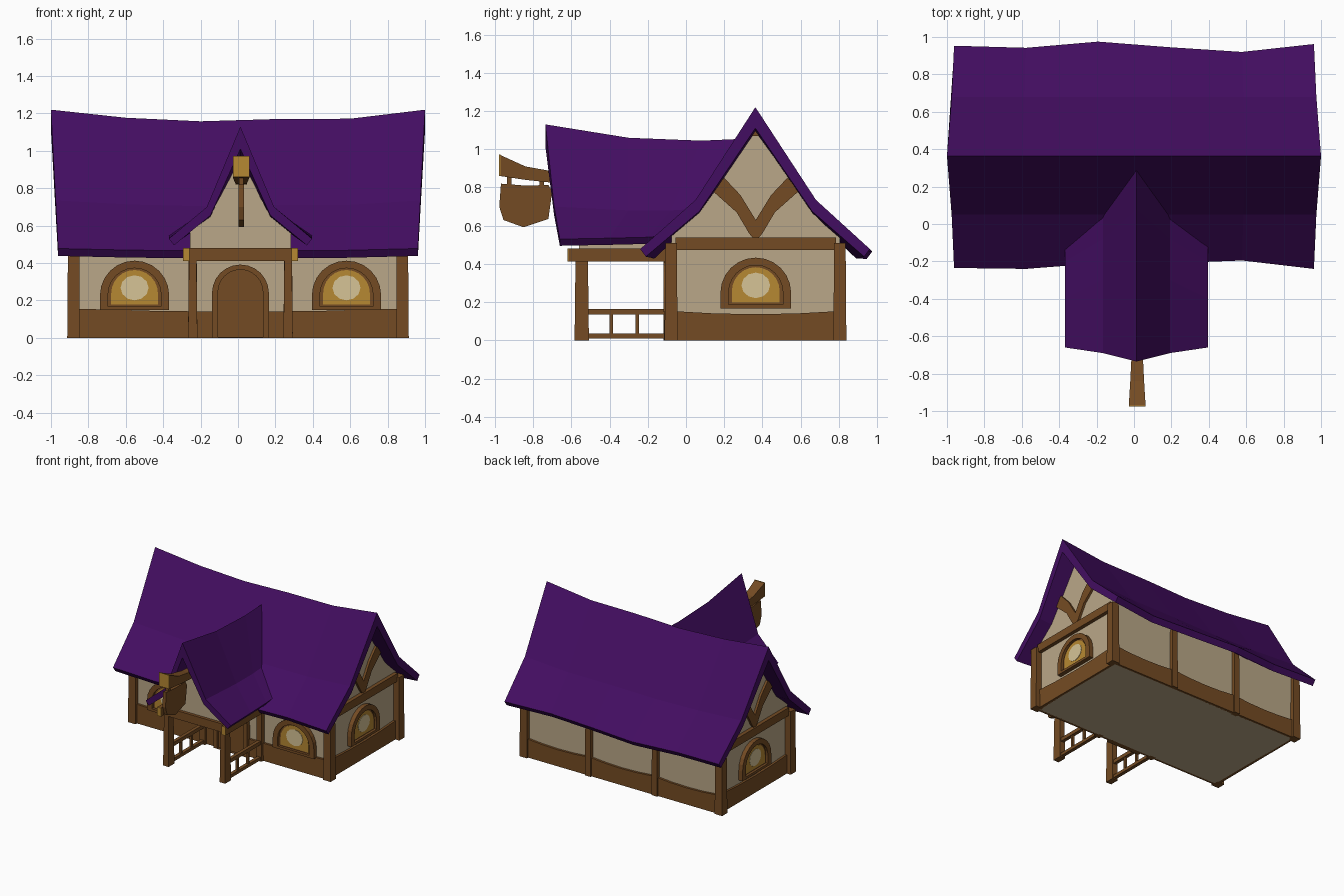
import bpy, bmesh, math
from mathutils import Matrix, Vector

if "Cube" in bpy.data.objects:
    bpy.data.objects.remove(bpy.data.objects["Cube"])


def material(name, rgb):
    m = bpy.data.materials.new(name)
    lin = [((c / 255 + 0.055) / 1.055) ** 2.4 if c > 10 else c / 255 / 12.92 for c in rgb]
    m.diffuse_color = (*lin, 1)
    m.use_nodes = True
    m.node_tree.nodes["Principled BSDF"].inputs["Base Color"].default_value = m.diffuse_color
    return m


PURPLE = material("purple roof", (67, 13, 97))
BROWN = material("brown timber", (116, 75, 35))
CREAM = material("cream plaster", (186, 167, 136))
GOLD = material("gold glass", (182, 136, 50))
GLOW = material("pale window glow", (214, 196, 150))


def finish(name, bm, mat):
    bmesh.ops.recalc_face_normals(bm, faces=bm.faces)
    me = bpy.data.meshes.new(name)
    bm.to_mesh(me)
    bm.free()
    me.materials.append(mat)
    ob = bpy.data.objects.new(name, me)
    bpy.context.collection.objects.link(ob)
    return ob


def loft(name, sections, mat, closed=False):
    """Skin equal closed loops; cap the ends, or join last to first."""
    bm = bmesh.new()
    rows = [[bm.verts.new(p) for p in s] for s in sections]
    n = len(rows[0])
    pairs = list(zip(rows, rows[1:]))
    if closed:
        pairs.append((rows[-1], rows[0]))
    else:
        bm.faces.new(rows[0])
        bm.faces.new(rows[-1])
    for a, b in pairs:
        for i in range(n):
            j = (i + 1) % n
            bm.faces.new((a[i], a[j], b[j], b[i]))
    return finish(name, bm, mat)


def side(x, y, degrees=0):
    """Wall frame: local x runs along the wall, local -y points outward."""
    return Matrix.Translation((x, y, 0)) @ Matrix.Rotation(math.radians(degrees), 4, 'Z')


def plate(name, pts, d0, d1, mat, place):
    """Polygon in wall coordinates (along, z), from depth d0 out to d1."""
    return loft(name, [[place @ Vector((u, -d, z)) for u, z in pts] for d in (d0, d1)], mat)


def box(name, x0, x1, y0, y1, z0, z1, mat=BROWN, taper=0.0):
    return loft(name, [[(x0 + t, y0 + t, z), (x1 - t, y0 + t, z), (x1 - t, y1 - t, z), (x0 + t, y1 - t, z)]
                       for z, t in ((z0, 0), (z1, taper))], mat)


def arch(hw, z0, z1, n=12):
    """Round-topped outline."""
    spring = z1 - hw
    return [(-hw, z0)] + [(-hw * math.cos(math.pi * i / n), spring + hw * math.sin(math.pi * i / n))
                          for i in range(n + 1)] + [(hw, z0)]


def arch_frame(name, outer, inner, depth, place):
    secs = [[place @ Vector((u, -d, z)) for (u, z), d in ((o, 0), (o, depth), (i, depth), (i, 0))]
            for o, i in zip(outer, inner)]
    return loft(name, secs, BROWN, closed=True)


def window(name, place, z):
    arch_frame(name + "_frame", arch(0.185, z, z + 0.265), arch(0.142, z + 0.02, z + 0.225), 0.035, place)
    plate(name + "_back", arch(0.143, z + 0.02, z + 0.226), -0.01, 0.014, BROWN, place)
    plate(name + "_pane", arch(0.125, z + 0.03, z + 0.215), 0.012, 0.018, GOLD, place)
    disc = [(0.075 * math.cos(a * math.pi / 6), z + 0.12 + 0.067 * math.sin(a * math.pi / 6)) for a in range(12)]
    plate(name + "_glow", disc, 0.016, 0.021, GLOW, place)


def baseboard(name, a, b, place, low):
    pts = [(a, 0), (b, 0)] + [(b + (a - b) * t, low + 0.016 * (2 * t - 1) ** 2) for t in (0, .25, .5, .75, 1)]
    plate(name, pts, -0.005, 0.018, BROWN, place)


FRONT, BACK = side(0, -0.075), side(0, 0.805, 180)
RIGHT, LEFT = side(0.86, 0.365, 90), side(-0.86, 0.365, -90)

# Plastered body with gable ends
prof = [(-0.44, 0), (0.44, 0), (0.44, 0.56), (0.315, 0.68), (0, 1.12), (-0.315, 0.68), (-0.44, 0.56)]
plate("plaster_body", prof, -1.72, 0, CREAM, RIGHT)

# Main roof: sagging loft along x
mx = [-1, -0.6, -0.2, 0.2, 0.6, 1]
ridge = [1.22, 1.177, 1.158, 1.17, 1.172, 1.22]
front_y = [-0.235, -0.24, -0.21, -0.21, -0.195, -0.24]
back_y = [0.953, 0.942, 0.975, 0.945, 0.92, 0.962]
secs = []
for x, r, f, b in zip(mx, ridge, front_y, back_y):
    s = r - 1.22
    m, e = 0.735 + s * 0.5, 0.478 + s * 0.2
    xm, xe = x * 0.975, x * 0.962
    secs.append([(xe, f, e), (xm, 0.05, m), (x, 0.363, r), (xm, 0.68, m), (xe, b, e),
                 (xe, b - 0.03, e - 0.04), (xm, 0.66, m - 0.06), (x, 0.363, r - 0.11),
                 (xm, 0.07, m - 0.06), (xe, f + 0.03, e - 0.04)])
loft("main_roof", secs, PURPLE)

# Porch roof: loft along y, ending inside the main roof
CX = 0.013
secs = []
for yr, ym, ye, r, m, e in ((-0.735, -0.69, -0.66, 1.13, 0.70, 0.53), (-0.3, -0.3, -0.4, 1.06, 0.68, 0.535),
                            (0.08, -0.08, -0.2, 1.045, 0.68, 0.54), (0.31, 0.08, -0.08, 1.055, 0.69, 0.55)):
    secs.append([(CX - 0.383, ye, e), (CX - 0.18, ym, m), (CX, yr, r), (CX + 0.18, ym, m), (CX + 0.383, ye, e),
                 (CX + 0.355, ye, e - 0.035), (CX + 0.16, ym, m - 0.045), (CX, yr, r - 0.12),
                 (CX - 0.16, ym, m - 0.045), (CX - 0.355, ye, e - 0.035)])
loft("porch_roof", secs, PURPLE)

# Porch gable, beams, posts and railings
gable = [(-0.27, 0.47), (0.27, 0.47), (0.27, 0.57), (0.165, 0.65), (0, 0.96), (-0.165, 0.65), (-0.27, 0.57)]
plate("porch_gable", gable, 0, 0.56, CREAM, side(CX, 0))
box("porch_front_beam", CX - 0.28, CX + 0.28, -0.585, -0.53, 0.412, 0.48)
for s, n in ((-1, "left"), (1, "right")):
    x = CX + s * 0.29
    box(n + "_porch_beam", x - 0.017, x + 0.017, -0.615, -0.07, 0.412, 0.482)
    box(n + "_beam_end", x - 0.017, x + 0.017, -0.62, -0.614, 0.412, 0.482, GOLD)
    x = CX + s * 0.255
    box(n + "_porch_post", x - 0.025, x + 0.025, -0.583, -0.508, 0, 0.42, taper=0.005)
    box(n + "_wall_post", x - 0.025, x + 0.025, -0.115, -0.065, 0, 0.45, taper=0.004)
    for z0, z1 in ((0.01, 0.035), (0.135, 0.165)):
        box(n + "_rail", x - 0.014, x + 0.014, -0.52, -0.1, z0, z1)
    for y in (-0.39, -0.255):
        box(n + "_baluster", x - 0.009, x + 0.009, y - 0.009, y + 0.009, 0.03, 0.14)

# Corner posts and back posts
for x in (-0.879, 0.879):
    for y in (-0.078, 0.805):
        box("corner_post", x - 0.034, x + 0.034, y - 0.034, y + 0.034, 0, 0.51, taper=0.004)
for x in (-0.3, 0.3):
    box("back_post", x - 0.026, x + 0.026, 0.79, 0.836, 0, 0.53, taper=0.003)

# Baseboards
baseboard("front_baseboard", -0.86, 0.86, FRONT, 0.14)
for a in (-0.86, -0.29, 0.29):
    baseboard("back_baseboard", a, a + 0.57, BACK, 0.135)

# Gable walls: baseboard, beam, curved braces, peak block and window
brace = [(-0.01, 0.53), (-0.035, 0.56), (-0.10, 0.67), (-0.235, 0.79), (-0.165, 0.85), (-0.08, 0.76), (0.0, 0.63), (0, 0.53)]
for n, place in (("right", RIGHT), ("left", LEFT)):
    baseboard(n + "_baseboard", -0.43, 0.43, place, 0.137)
    plate(n + "_tie_beam", [(-0.42, 0.473), (0.42, 0.473), (0.42, 0.538), (-0.42, 0.538)], -0.01, 0.03, BROWN, place)
    for s in (-1, 1):
        plate(n + "_brace", [(u * s, z) for u, z in brace], -0.01, 0.018, BROWN, place)
    plate(n + "_peak_block", [(-0.035, 1.07), (0.035, 1.07), (0, 1.115)], -0.01, 0.02, BROWN, place)
    window(n + "_window", place, 0.168)

# Front windows and door
for x in (-0.553, 0.58):
    window("front_window", side(x, -0.082), 0.148)
DOOR = side(CX, -0.082)
arch_frame("door_frame", arch(0.152, 0, 0.392), arch(0.12, 0.004, 0.365), 0.035, DOOR)
plate("door", arch(0.122, 0.002, 0.367), -0.01, 0.016, BROWN, DOOR)

# Hanging sign on its tapered arm
def arm_section(y, h, z0, z1):
    return [(0.017 - h, y, z0), (0.017 + h, y, z0), (0.017 + h, y, z1), (0.017 - h, y, z1)]


loft("sign_arm", [arm_section(*v) for v in ((-0.972, 0.045, 0.86, 0.97), (-0.84, 0.037, 0.84, 0.91),
                                           (-0.7, 0.03, 0.825, 0.885), (-0.55, 0.03, 0.82, 0.88))], BROWN)
loft("sign_arm_end", [arm_section(y, 0.045, 0.86, 0.972) for y in (-0.977, -0.971)], GOLD)
shield = [(-0.968, 0.82), (-0.84, 0.81), (-0.72, 0.813), (-0.70, 0.78), (-0.72, 0.635), (-0.85, 0.592),
          (-0.955, 0.63), (-0.977, 0.70)]
plate("sign_board", shield, -0.014, 0.014, BROWN, side(0.017, 0, 90))
for y in (-0.925, -0.755):
    box("sign_hanger", 0.005, 0.029, y - 0.012, y + 0.012, 0.8, 0.865)
